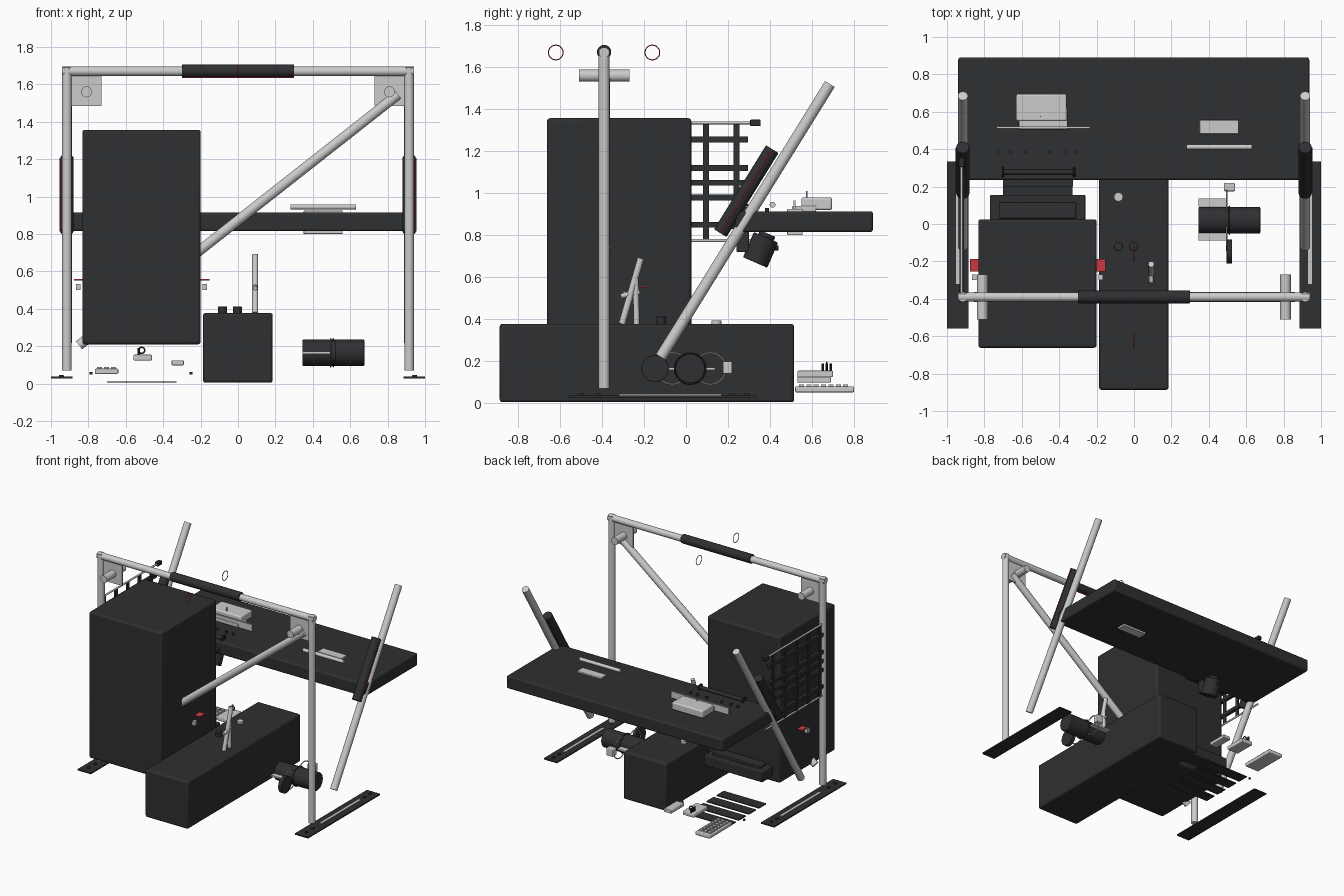
import bpy, math
from mathutils import Vector


def mat(name, c):
    m = bpy.data.materials.new(name)
    m.diffuse_color = (*c, 1)
    return m


DARK = mat("dark", (0.028, 0.029, 0.031))
RED = mat("red", (0.6, 0.04, 0.05))


def finish(o, name, m, bevel=0):
    o.name = name
    if m:
        o.data.materials.append(m)
    if bevel:
        b = o.modifiers.new("bevel", 'BEVEL')
        b.width, b.segments = bevel, 3
    bpy.ops.object.shade_smooth_by_angle(angle=math.radians(35))
    return o


def box(name, x, y, z, m=None, bevel=0, tilt=0):
    c = [(a + b) / 2 for a, b in (x, y, z)]
    bpy.ops.mesh.primitive_cube_add(size=1, location=c)
    o = bpy.context.object
    o.scale = [b - a for a, b in (x, y, z)]
    bpy.ops.object.transform_apply(location=False, rotation=False, scale=True)
    o.rotation_euler.x = tilt
    return finish(o, name, m, bevel)


def tube(name, a, b, r, m=None, bevel=0, n=32):
    a, b = Vector(a), Vector(b)
    d = b - a
    bpy.ops.mesh.primitive_cylinder_add(vertices=n, radius=r, depth=d.length, location=(a + b) / 2)
    o = bpy.context.object
    o.rotation_euler = d.to_track_quat('Z', 'Y').to_euler()
    return finish(o, name, m, bevel)


def ring(name, c, r, t, axis='X', m=None):
    rot = {'X': (0, math.pi / 2, 0), 'Y': (math.pi / 2, 0, 0), 'Z': (0, 0, 0)}[axis]
    bpy.ops.mesh.primitive_torus_add(location=c, rotation=rot, major_radius=r, minor_radius=t,
                                     major_segments=32, minor_segments=8)
    return finish(bpy.context.object, name, m)


# Tubular frame
Y = -0.39
tube("top_bar", (-0.94, Y, 1.67), (0.94, Y, 1.67), 0.025)
tube("top_grip", (-0.3, Y, 1.672), (0.3, Y, 1.672), 0.034, DARK, 0.004)
box("top_grip_stripe", (-0.3, 0.3), (Y - 0.003, Y + 0.003), (1.634, 1.64), RED)
for y in (-0.62, -0.16):
    ring("hanging_ring", (0, y, 1.67), 0.035, 0.0025, 'X', RED)
tube("diagonal_brace", (0.855, Y, 1.545), (-0.85, Y, 0.205), 0.027)

for s in (-1, 1):
    x = s * 0.915
    tube("post", (x, Y, 0.07), (x, Y, 1.69), 0.026)
    box("gusset_plate", sorted((s * 0.73, s * 0.9)), (Y - 0.006, Y + 0.006), (1.485, 1.65))
    tube("gusset_pin", (s * 0.81, -0.51, 1.56), (s * 0.81, -0.27, 1.56), 0.029)
    # Leaning arm with padded sleeve
    a, b = Vector((x, -0.12, 0.22)), Vector((x, 0.685, 1.52))
    tube("leaning_arm", a, b, 0.027)
    u = (b - a).normalized()
    c = Vector((x, 0.287, 1.01))
    tube("arm_sleeve", c - u * 0.235, c + u * 0.235, 0.035, DARK, 0.004)
    e = Vector((s * 0.036, 0, 0))
    tube("sleeve_stripe", c + e - u * 0.23, c + e + u * 0.23, 0.003, RED, n=8)
    # Foot plate
    box("foot_plate", sorted((s * 0.885, s * 1.0)), (-0.56, 0.335), (0.028, 0.038), DARK)
    box("foot_strip", sorted((s * 0.93, s * 0.952)), (-0.32, 0.17), (0.038, 0.043))
    for y in (-0.5, -0.42, 0.22, 0.29):
        tube("foot_bolt", (s * 0.945, y, 0.036), (s * 0.945, y, 0.046), 0.012, DARK, n=12)

# Large bodies
box("cabinet", (-0.832, -0.2), (-0.662, 0.025), (0.21, 1.357), DARK, 0.014)
box("bench", (-0.187, 0.185), (-0.887, 0.515), (0.005, 0.378), DARK, 0.014)
box("desk_top", (-0.94, 0.937), (0.235, 0.89), (0.815, 0.914), DARK, 0.012)

# Tray behind the cabinet
box("tray", (-0.77, -0.26), (0.02, 0.155), (0.25, 0.33), DARK, 0.006)
box("tray_lid", (-0.72, -0.31), (0.03, 0.115), (0.32, 0.35), DARK, 0.005)

# Cabinet side knobs
for s in (-1, 1):
    xc = -0.515 + s * 0.338
    box("red_knob", (xc - 0.024, xc + 0.024), (-0.253, -0.188), (0.551, 0.559), RED)
    box("side_latch", (xc - 0.012, xc + 0.012), (-0.3, -0.27), (0.5, 0.533))

# Side grid panel
gx = -0.922
for y in (0.24, 0.095, -0.05, -0.195, -0.34):
    box("grid_upright", (gx - 0.006, gx + 0.006), (y - 0.014, y + 0.014), (0.78, 1.33), DARK)
for z in (0.85, 0.98, 1.05, 1.12, 1.255):
    box("grid_rail", (gx - 0.012, gx + 0.012), (-0.37, 0.295), (z - 0.014, z + 0.014), DARK)
for z in (0.775, 1.335):
    tube("grid_rod", (gx, -0.38, z), (gx, 0.33, z), 0.007, n=12)
box("rod_clamp", (gx - 0.015, gx + 0.015), (0.305, 0.355), (1.32, 1.35), DARK, 0.004)

# Desk items, right
tube("desk_tube", (0.28, 0.412, 0.945), (0.63, 0.412, 0.945), 0.014)
box("desk_insert", (0.35, 0.56), (0.482, 0.555), (0.8, 0.925), None, 0.004)

# Desk items, left
box("device_body", (-0.63, -0.36), (0.55, 0.695), (0.92, 0.98), None, 0.01)
box("device_base", (-0.615, -0.355), (0.505, 0.62), (0.912, 0.94), None, 0.005)
box("device_bar", (-0.735, -0.235), (0.511, 0.522), (0.914, 0.965))
tube("device_pin", (-0.5, 0.575, 0.91), (-0.5, 0.575, 1.01), 0.004, n=8)
for x in (-0.72, -0.66, -0.58, -0.45, -0.37, -0.31):
    tube("control_stud", (x, 0.385, 0.91), (x, 0.385, 0.93), 0.01, DARK, n=12)
tube("front_rod", (-0.7, 0.278, 0.925), (-0.32, 0.278, 0.925), 0.014, DARK)
for x in (-0.7, -0.32):
    ring("rod_end", (x, 0.278, 0.925), 0.022, 0.006, 'X', DARK)
box("front_bracket", (-0.7, -0.325), (0.2, 0.24), (0.83, 0.86), DARK)

# Motor slung under the desk
t = Vector((0, 0.4, 0.92)).normalized()
c = Vector((-0.45, 0.355, 0.73))
tube("motor", c - t * 0.065, c + t * 0.065, 0.063, DARK, 0.006)
tube("motor_cap", c + t * 0.06, c + t * 0.085, 0.04, DARK)
tube("motor_pin", (-0.45, 0.27, 0.74), (-0.45, 0.44, 0.74), 0.012, DARK)
box("motor_mount", (-0.48, -0.42), (0.24, 0.3), (0.72, 0.82), DARK, 0.005)

# Bench top fittings
tube("lever", (0.092, -0.305, 0.378), (0.092, -0.215, 0.69), 0.016)
tube("lever_strut", (0.092, -0.235, 0.378), (0.092, -0.24, 0.6), 0.014)
tube("lever_link", (0.092, -0.31, 0.51), (0.092, -0.22, 0.53), 0.012)
for x in (-0.083, -0.003):
    tube("bench_knob", (x, -0.12, 0.376), (x, -0.12, 0.412), 0.024, DARK, 0.003)
tube("bench_cap", (-0.083, 0.145, 0.37), (-0.083, 0.145, 0.395), 0.024)

# Drum with shells and side disc
dz = 0.165
tube("drum", (0.345, 0.02, dz), (0.675, 0.02, dz), 0.07, DARK, 0.004)
ring("drum_band", (0.51, 0.02, dz), 0.074, 0.004, 'X', DARK)
for y in (-0.065, 0.115):
    ring("shell_ring", (0.495, y, dz), 0.075, 0.004, 'X')
    box("shell_plate", (0.345, 0.5), (y - 0.022, y + 0.022), (dz - 0.006, dz + 0.006))
tube("side_disc", (0.495, -0.147, dz), (0.525, -0.147, dz), 0.065, DARK, 0.003)
box("drum_clip", (0.48, 0.54), (0.175, 0.22), (0.14, 0.2), None, 0.006)

# Floor items at the back
for i in range(4):
    y = 0.005 + i * 0.125
    box("floor_slat", (-0.7, -0.33), (y, y + 0.09), (0.005, 0.012), DARK)
box("keypad", (-0.765, -0.64), (0.52, 0.8), (0.052, 0.08), None, 0.006)
for i in range(7):
    for j in range(3):
        x, y = -0.74 + j * 0.037, 0.55 + i * 0.035
        box("key", (x - 0.013, x + 0.013), (y - 0.012, y + 0.012), (0.078, 0.09))
box("small_case", (-0.56, -0.46), (0.53, 0.7), (0.124, 0.155), None, 0.006)
ring("case_ring", (-0.515, 0.67, 0.178), 0.016, 0.004, 'Y', DARK)
for y in (0.65, 0.67, 0.69):
    tube("case_fin", (-0.53, y, 0.155), (-0.53, y, 0.19), 0.006, DARK, n=8)
box("small_block", (-0.355, -0.29), (0.53, 0.69), (0.098, 0.125), None, 0.005)
for x in (-0.785, -0.25):
    tube("floor_stud", (x, 0.4, 0.05), (x, 0.4, 0.062), 0.008, DARK, n=12)
